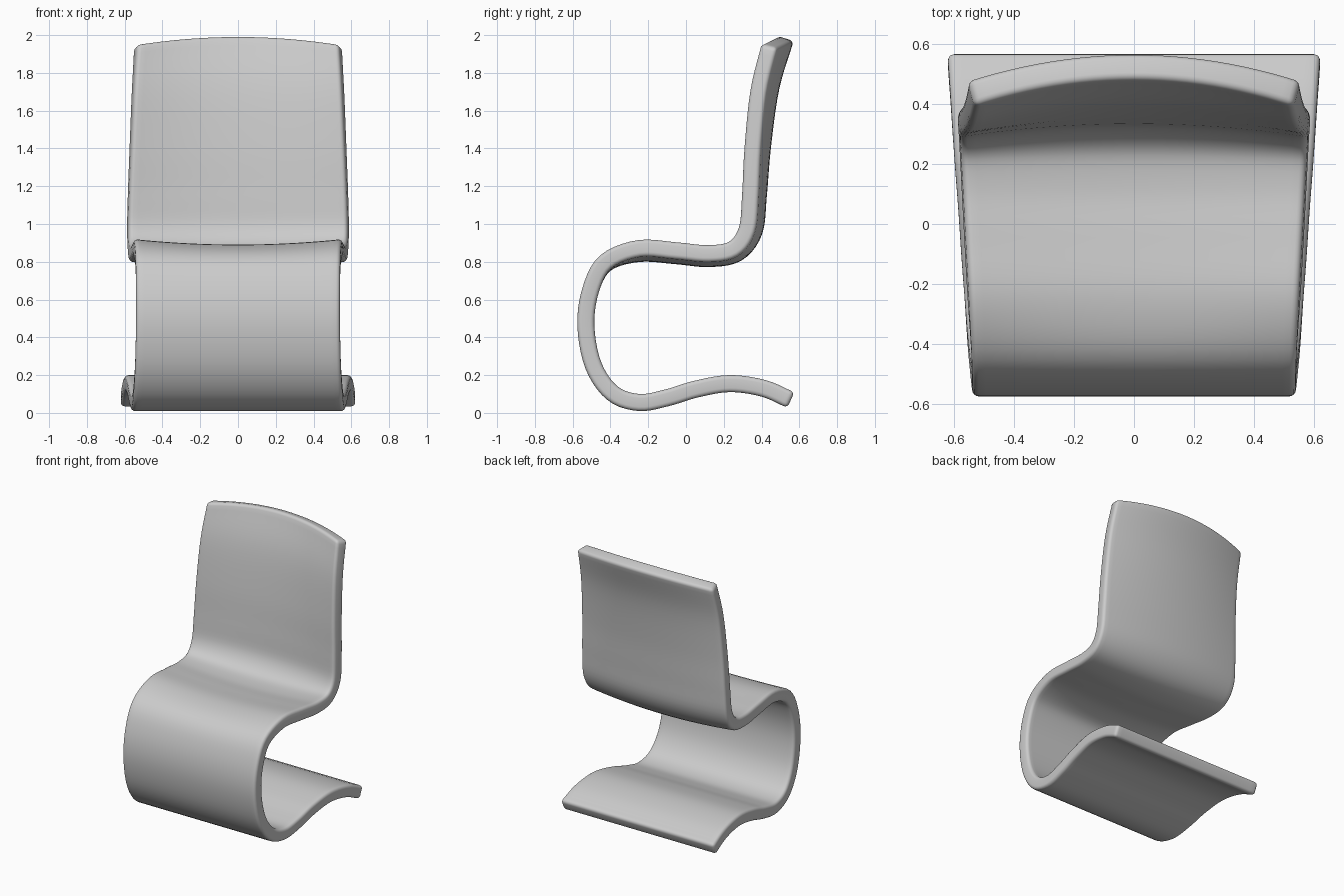
import bpy
import bmesh
import math
from mathutils import Vector

THICKNESS = 0.09
COLUMNS = 24
STEPS = 5

default_cube = bpy.data.objects.get("Cube")
if default_cube:
    bpy.data.objects.remove(default_cube, do_unlink=True)

# Side edge of the shell from the base tip to the top of the back:
# y, z, half width, then how far the middle bows in y and z
STATIONS = [Vector(s) for s in (
    (0.555, 0.068, 0.622, 0, 0),
    (0.41, 0.13, 0.612, 0, 0),
    (0.23, 0.155, 0.6, 0, 0),
    (0.05, 0.125, 0.586, 0, 0),
    (-0.1, 0.08, 0.576, 0, 0),
    (-0.25, 0.055, 0.565, 0, 0),
    (-0.39, 0.105, 0.555, 0, 0),
    (-0.49, 0.25, 0.545, 0, 0),
    (-0.53, 0.46, 0.54, 0, 0),
    (-0.505, 0.65, 0.54, 0, 0),
    (-0.425, 0.8, 0.543, 0, -0.01),
    (-0.25, 0.872, 0.553, 0, -0.028),
    (-0.05, 0.86, 0.564, 0, -0.028),
    (0.12, 0.845, 0.573, 0, -0.028),
    (0.25, 0.87, 0.58, 0.02, -0.025),
    (0.32, 0.97, 0.584, 0.04, -0.01),
    (0.338, 1.15, 0.58, 0.045, 0),
    (0.35, 1.4, 0.57, 0.055, 0.01),
    (0.38, 1.7, 0.557, 0.07, 0.025),
    (0.437, 1.942, 0.543, 0.09, 0.04),
)]


def smooth_path(points, steps):
    """Pass a smooth curve through the points."""
    ends = [points[0] * 2 - points[1]] + points + [points[-1] * 2 - points[-2]]
    path = []
    for a, b, c, d in zip(ends, ends[1:], ends[2:], ends[3:]):
        for i in range(steps):
            t = i / steps
            path.append(b + ((c - a) * t
                             + (a * 2 - b * 5 + c * 4 - d) * t ** 2
                             + (b * 3 - a - c * 3 + d) * t ** 3) / 2)
    return path + [points[-1]]


# Sheet following the path, bowed across its width
bm = bmesh.new()
rows = []
for y, z, half, bow_y, bow_z in smooth_path(STATIONS, STEPS):
    row = []
    for i in range(COLUMNS + 1):
        u = 2 * i / COLUMNS - 1
        bow = 1 - u * u
        row.append(bm.verts.new((u * half, y + bow_y * bow, z + bow_z * bow)))
    rows.append(row)
for low, high in zip(rows, rows[1:]):
    for i in range(COLUMNS):
        bm.faces.new((low[i], low[i + 1], high[i + 1], high[i]))
mesh = bpy.data.meshes.new("chair_shell")
bm.to_mesh(mesh)
bm.free()
shell = bpy.data.objects.new("chair_shell", mesh)
bpy.context.collection.objects.link(shell)

# Even thickness with softly rounded rims
solid = shell.modifiers.new("thickness", "SOLIDIFY")
solid.thickness = THICKNESS
solid.offset = 0
solid.use_even_offset = True
rim = shell.modifiers.new("rounded_rim", "BEVEL")
rim.width = 0.022
rim.segments = 4
rim.limit_method = "ANGLE"
rim.angle_limit = math.radians(50)

# Plain light grey finish
grey = bpy.data.materials.new("light_grey")
grey.use_nodes = True
colour = (0.6, 0.6, 0.6, 1)
grey.diffuse_color = colour
grey.node_tree.nodes["Principled BSDF"].inputs["Base Color"].default_value = colour
mesh.materials.append(grey)

bpy.ops.object.select_all(action="DESELECT")
shell.select_set(True)
bpy.context.view_layer.objects.active = shell
bpy.ops.object.shade_smooth_by_angle(angle=math.radians(40))
